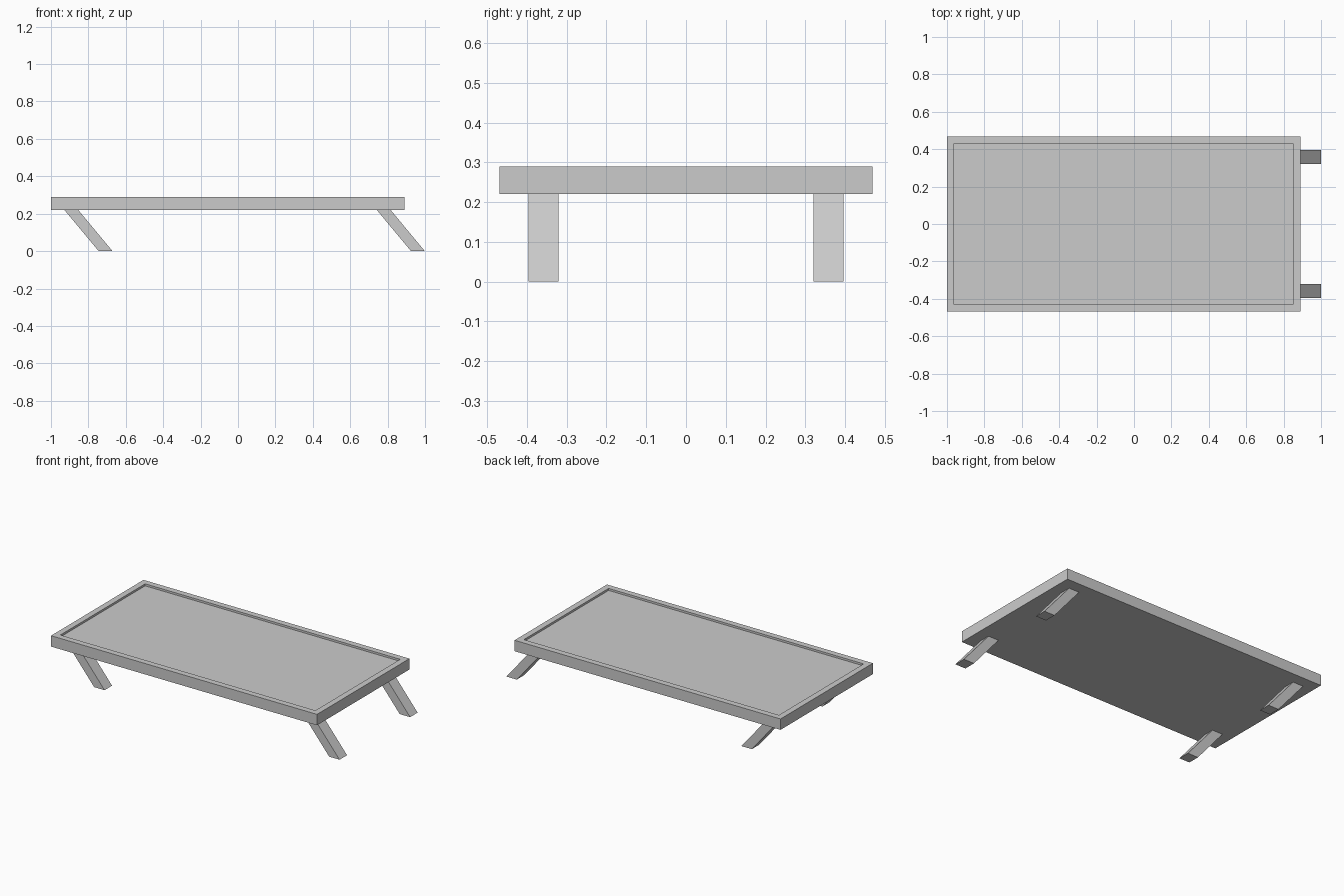
import bpy, bmesh

if "Cube" in bpy.data.objects:
    bpy.data.objects.remove(bpy.data.objects["Cube"])

X0, X1, HALF_Y = -1.0, 0.89, 0.469   # tabletop footprint
Z0, Z1 = 0.22, 0.29                  # tabletop underside and rim height
RIM, DEPTH = 0.055, 0.013            # rim width and recess depth


def new_object(name, bm):
    bmesh.ops.recalc_face_normals(bm, faces=bm.faces[:])
    mesh = bpy.data.meshes.new(name)
    bm.to_mesh(mesh)
    bm.free()
    obj = bpy.data.objects.new(name, mesh)
    bpy.context.collection.objects.link(obj)
    return obj


# Tabletop: slab with a shallow tray-like recess inside a raised rim
bm = bmesh.new()
bmesh.ops.create_cube(bm, size=1)
bmesh.ops.scale(bm, vec=(X1 - X0, 2 * HALF_Y, Z1 - Z0), verts=bm.verts)
bmesh.ops.translate(bm, vec=((X0 + X1) / 2, 0, (Z0 + Z1) / 2), verts=bm.verts)
bm.normal_update()
top = max(bm.faces, key=lambda f: f.calc_center_median().z)
bmesh.ops.inset_region(bm, faces=[top], thickness=RIM)
floor = bmesh.ops.extrude_discrete_faces(bm, faces=[top])["faces"][0]
bmesh.ops.translate(bm, vec=(0, 0, -DEPTH), verts=floor.verts)
new_object("tabletop", bm)


# Legs: slanted flat bars, all leaning towards +x
def leg(name, x, y):
    profile = [(0, Z0), (0.074, Z0), (0.257, 0), (0.183, 0)]
    bm = bmesh.new()
    face = bm.faces.new([bm.verts.new((x + px, y, pz)) for px, pz in profile])
    ext = bmesh.ops.extrude_face_region(bm, geom=[face])["geom"]
    verts = [g for g in ext if isinstance(g, bmesh.types.BMVert)]
    bmesh.ops.translate(bm, vec=(0, 0.076, 0), verts=verts)
    new_object(name, bm)


for end, x in (("left", -0.928), ("right", 0.742)):
    for side, y in (("front", -0.396), ("back", 0.32)):
        leg(f"{side}_{end}_leg", x, y)
